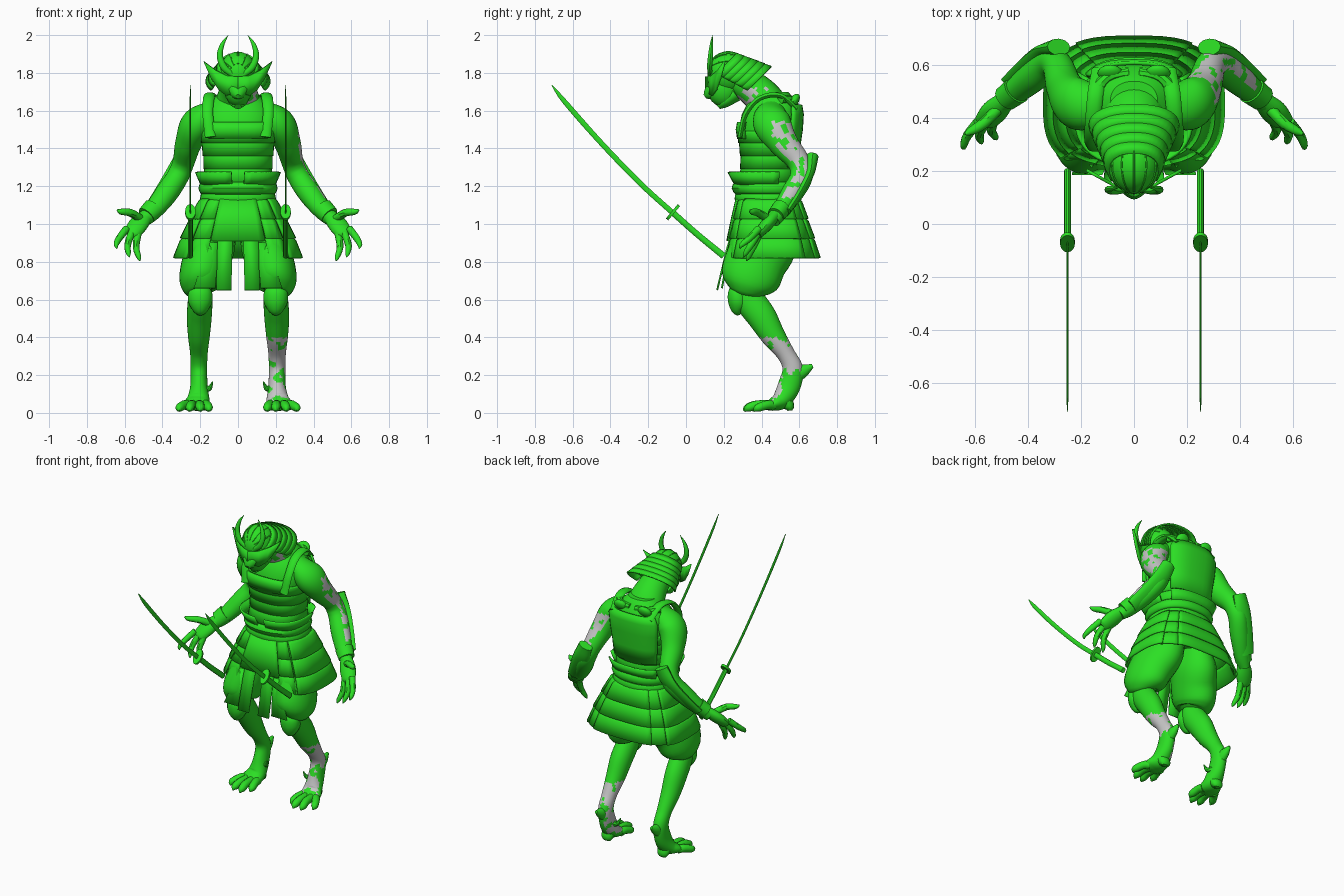
import bpy, bmesh, math
from mathutils import Vector, Matrix, noise

def material(name, rgb):
    m = bpy.data.materials.new(name)
    m.diffuse_color = (*rgb, 1)
    return m

GREEN = material("bright green", (0.025, 0.74, 0.018))
GREY = material("pale grey", (0.56, 0.56, 0.56))

def add_mesh(name, verts, faces, grey=None, thick=0, matrix=None, angle=40):
    """Smooth-by-angle mesh; grey(center, normal) picks the worn grey faces."""
    bm = bmesh.new()
    vs = [bm.verts.new(v) for v in verts]
    for f in faces:
        bm.faces.new([vs[i] for i in f])
    if matrix:
        bm.transform(matrix)
    bmesh.ops.recalc_face_normals(bm, faces=bm.faces)
    bm.normal_update()
    for f in bm.faces:
        f.smooth = True
        if grey and grey(f.calc_center_median(), f.normal):
            f.material_index = 1
    me = bpy.data.meshes.new(name)
    bm.to_mesh(me)
    bm.free()
    me.materials.append(GREEN)
    if grey:
        me.materials.append(GREY)
    me.set_sharp_from_angle(angle=math.radians(angle))
    ob = bpy.data.objects.new(name, me)
    bpy.context.collection.objects.link(ob)
    if thick:
        mod = ob.modifiers.new("thickness", "SOLIDIFY")
        mod.thickness, mod.offset = thick, 0
    return ob

def grid_faces(rows, n, closed):
    return [(r*n+i, r*n+(i+1) % n, (r+1)*n+(i+1) % n, (r+1)*n+i)
            for r in range(rows-1) for i in range(n if closed else n-1)]

def tube(name, pts, n=14, sub=4, side=1, grey=None):
    """Limb through (x, y, z, radius across x, radius in depth), smoothly interpolated."""
    p = [Vector((q[0]*side, *q[1:4], q[4] if len(q) > 4 else q[3])) for q in pts]
    p = [p[0]*2-p[1]] + p + [p[-1]*2-p[-2]]
    path = []
    for a, b, c, d in zip(p, p[1:], p[2:], p[3:]):
        for k in range(sub):
            t = k/sub
            path.append((b*2 + (c-a)*t + (a*2-b*5+c*4-d)*t*t + (b*3-a-c*3+d)*t**3)/2)
    path.append(p[-2])
    m, verts = len(path), []
    for i, q in enumerate(path):
        t = (Vector(path[min(i+1, m-1)][:3]) - Vector(path[max(i-1, 0)][:3])).normalized()
        v = t.cross(Vector((1, 0, 0))).normalized()
        u = v.cross(t)
        for k in range(n):
            a = 2*math.pi*k/n
            verts.append(Vector(q[:3]) + u*math.cos(a)*max(q[3], .001) + v*math.sin(a)*max(q[4], .001))
    faces = grid_faces(m, n, True) + [tuple(range(n)), tuple(range((m-1)*n, m*n))]
    return add_mesh(name, verts, faces, grey)

def shell(name, levels, a0=0, a1=360, thick=0, e=2.3, n=40, cap=False, matrix=None, angle=40):
    """Rounded-box rings (height, y centre, half width, half depth); -90 degrees is the front."""
    closed = a1-a0 >= 360
    m = n if closed else max(4, int(n*(a1-a0)/360)+1)
    verts = []
    for z, yc, rx, ry in levels:
        for i in range(m):
            a = math.radians(a0 + (a1-a0)*i/(m if closed else m-1))
            c, s = math.cos(a), math.sin(a)
            verts.append((math.copysign(abs(c)**(2/e), c)*rx, yc+math.copysign(abs(s)**(2/e), s)*ry, z))
    faces = grid_faces(len(levels), m, closed)
    if cap:
        faces += [tuple(range(m)), tuple(range(len(verts)-m, len(verts)))]
    return add_mesh(name, verts, faces, None, thick, matrix, angle)

def ball(name, c, r, seg=20, rot=None):
    bm = bmesh.new()
    bmesh.ops.create_uvsphere(bm, u_segments=seg, v_segments=seg//2+2, radius=1)
    bm.transform(Matrix.Translation(c) @ (rot or Matrix()) @ Matrix.Diagonal((*r, 1)))
    data = [v.co.copy() for v in bm.verts], [[v.index for v in f.verts] for f in bm.faces]
    bm.free()
    return add_mesh(name, *data)

def at(profile, z, grow=0):
    """Profile level interpolated at height z."""
    for a, b in zip(profile, profile[1:]):
        if a[0] <= z <= b[0]:
            t = (z-a[0])/(b[0]-a[0])
            l = [p+(q-p)*t for p, q in zip(a, b)]
            return (z, l[1], l[2]+grow, l[3]+grow)

def worn(c, scale=22):
    return noise.noise(c*scale)

# Torso with overlapping armour bands
TORSO = [(1.05, .44, .17, .14), (1.2, .43, .175, .155), (1.31, .44, .168, .135), (1.4, .44, .178, .145),
         (1.5, .44, .19, .16), (1.58, .45, .195, .155), (1.64, .46, .16, .135), (1.7, .46, .09, .08)]
shell("torso", TORSO, cap=True)
for z0, z1 in ((1.22, 1.3), (1.29, 1.37), (1.36, 1.44), (1.43, 1.49)):
    shell("chest_band", [at(TORSO, z0, .01), at(TORSO, z1-.01, .006), at(TORSO, z1, .002)], thick=.008)
shell("back_plate", [at(TORSO, z, .012) for z in (1.3, 1.4, 1.5, 1.58, 1.63)], 35, 145, .014, 2.8)
shell("chest_plate", [at(TORSO, z, .01) for z in (1.45, 1.5, 1.54)], 225, 315, .014, 2.8)

# Waist belts and flared upper flap
for z0, z1, g in ((1.1, 1.165, .024), (1.16, 1.22, .03)):
    h = (z1-z0)/2
    shell("belt", [at(TORSO, z0+h+h*k, g-.014*k*k) for k in (-1, -.6, 0, .6, 1)], thick=.01)
for a in (-145, -35, 90):
    shell("belt_flap", [(1.2, .43, .19, .165), (1.275, .425, .222, .2)], a-50, a+50, .012, 2.6)

# Layered skirt panels: short front apron, narrow front sides, broad sides and back
SKIRT = [(.82, .455, .325, .243), (.92, .452, .29, .218), (1.03, .445, .24, .188), (1.13, .44, .19, .16)]
shell("front_apron", [at(SKIRT, z, .012) for z in (.91, 1.03, 1.13)], -112, -68, .014, 2.6, 60)
for a0, a1, g in ((-70, -46, 0), (-44, 34, .004), (30, 60, -.006), (58, 122, 0),
                  (120, 150, -.006), (146, 224, .004), (226, 250, 0)):
    for r in range(3):
        z = .82+.1033*r
        shell("skirt_plate", [at(SKIRT, z, g+.01), at(SKIRT, z+.09, g+.006), at(SKIRT, min(1.13, z+.104), g-.002)],
              a0, a1, .012, 3, 56)
shell("skirt_lining", SKIRT[1:], e=2.8, thick=.006)

# Neck and masked head
tube("neck", [(0, .46, 1.59, .13, .1), (0, .415, 1.66, .115, .098), (0, .35, 1.72, .095, .09), (0, .26, 1.77, .08, .08)], 32, 8,
     grey=lambda c, n: n.x > .25 and .27 < c.y < .45 and c.z < 1.72 and worn(c) > (-.2 if c.y < .35 else .02))
ball("face", (0, .2, 1.72), (.075, .09, .1))
tube("mask_snout", [(0, .21, 1.74, .075, .06), (0, .15, 1.71, .062, .05), (0, .115, 1.685, .035, .03), (0, .1, 1.675, .015, .012)])
tube("mask_jaw", [(0, .26, 1.69, .07, .045), (0, .2, 1.645, .05, .033), (0, .17, 1.62, .02, .015)])
ball("helmet_dome", (0, .225, 1.8), (.1, .112, .112), 24)
for k in (-2, -1, 0, 1, 2):
    pts = []
    for d in (25, 55, 85, 115, 140):
        a, b = math.radians(d), math.radians(k*28)
        pts.append((.1*math.sin(b)*math.sin(a), .225-.112*math.cos(a), 1.8+.112*math.sin(a)*math.cos(b), .004, .004))
    tube("helmet_rib", pts, 6, 3)

# Neck guard: flared lames tilted back, merging into the dome
tilt = Matrix.Translation((0, .375, 1.755)) @ Matrix.Rotation(math.radians(45), 4, 'X')
for t, yc, rx, ry in ((0, 0, .168, .11), (.035, -.012, .155, .107), (.07, -.024, .14, .103),
                      (.105, -.037, .125, .1), (.14, -.05, .113, .097)):
    shell("neck_guard", [(t, yc, rx, ry), (t+.04, yc-.015, rx-.018, ry-.005)], -35, 215, .009, 2.3, matrix=tilt)

# Swept brow plate
outline = [(0, 1.7), (.06, 1.68), (.1, 1.71), (.14, 1.77), (.18, 1.86), (.12, 1.815), (.06, 1.785), (0, 1.78)]
for s in (1, -1):
    add_mesh("brow_plate", [(s*x, .105+.55*x, z) for x, z in outline],
             [(0, 1, 6, 7), (1, 2, 5, 6), (2, 3, 5), (3, 4, 5)], thick=.012)

# Swords held forward along the hips
def sword(s):
    x = .252
    tube("sword_blade", [(x, -.06, 1.05, .004, .014), (x, -.24, 1.213, .004, .014), (x, -.45, 1.43, .004, .014),
                         (x, -.64, 1.645, .004, .013), (x, -.71, 1.735, .001, .003)], 8, 6, s)
    tube("sword_guard", [(x, -.075, 1.067, .028, .05), (x, -.063, 1.057, .028, .05)], 18, 1, s)
    tube("sword_handle", [(x, -.07, 1.06, .013, .017), (x, .06, .945, .013, .017), (x, .2, .83, .013, .018)], 10, 4, s)

def arm(s):
    # Worn patch wraps the outer back of the upper arm, then a strip along the forearm
    def patches(c, n):
        upper = 1.34 < c.z < 1.54 and n.x > -.45 and n.y > -.45 and worn(c) > -.25
        strip = 1.14 < c.z <= 1.34 and n.x > .4 and -.4 < n.y < .75 and worn(c) > -.2
        return c.y > .46 and (upper or strip)
    tube("arm", [(.12, .45, 1.61, .05, .07), (.215, .455, 1.535, .082, .1), (.262, .515, 1.43, .07, .078),
                 (.288, .595, 1.33, .058, .06), (.32, .61, 1.25, .058, .06), (.38, .56, 1.16, .06, .058),
                 (.45, .5, 1.07, .05, .045), (.5, .46, 1.02, .036, .04)], 32, 8, s, patches if s > 0 else None)
    tube("forearm_guard", [(.285, .67, 1.36, .047, .032), (.325, .655, 1.27, .056, .025), (.385, .605, 1.17, .056, .022),
                           (.465, .535, 1.06, .045, .016)], 12, 4, s)
    tube("wrist_cuff", [(.445, .505, 1.085, .058, .05), (.485, .475, 1.045, .052, .046)], 14, 1, s)
    tube("palm", [(.48, .475, 1.05, .035, .03), (.525, .43, 1.0, .052, .034), (.56, .39, .955, .045, .026),
                  (.57, .38, .94, .03, .015)], 14, 4, s)
    for bx, by, bz, tx, ty, tz in ((.59, .385, .975, .64, .285, .87), (.565, .38, .95, .575, .305, .825),
                                   (.53, .39, .95, .52, .32, .805)):
        tube("finger", [(bx, by, bz, .02), ((bx+tx)/2+.015, (by+ty)/2, (bz+tz)/2, .018),
                        (tx+.005, ty+.01, tz+.02, .013), (tx, ty, tz, .003)], 9, 3, s)
    tube("thumb", [(.52, .43, 1.03, .022), (.57, .38, 1.06, .021), (.62, .35, 1.065, .016), (.64, .34, 1.075, .004)], 9, 3, s)

def leg(s):
    tube("trouser", [(.09, .46, 1.0, .08, .12), (.13, .42, .9, .12, .17), (.17, .37, .8, .125, .165),
                     (.197, .34, .71, .115, .158), (.2, .325, .66, .095, .12), (.195, .32, .64, .06, .07)], 22, 4, s)
    # Worn patches run round the ankle and down the front of the foot
    def patches(c, n):
        return (.2 < c.z < .4 and worn(c) > -.12
                or .05 < c.z <= .2 and (n.y < -.3 or n.x < -.3) and worn(c) > -.08)
    tube("shin", [(.2, .32, .66, .06, .07), (.2, .335, .6, .065, .08), (.205, .4, .51, .066, .078),
                  (.207, .46, .41, .058, .065), (.207, .53, .31, .046, .048), (.207, .565, .23, .044, .055),
                  (.207, .545, .14, .046, .06), (.21, .505, .07, .06, .05), (.22, .46, .045, .07, .035),
                  (.225, .42, .035, .06, .02)], 30, 9, s, patches if s > 0 else None)
    tube("knee_guard", [(.2, .265, .675, .04, .03), (.2, .27, .64, .062, .05), (.2, .278, .59, .064, .056),
                        (.2, .285, .55, .045, .045), (.2, .3, .535, .015, .02)], 14, 4, s)
    tube("heel", [(.207, .57, .2, .035, .05), (.207, .625, .225, .026, .033), (.207, .67, .25, .008, .01)], 12, 4, s)
    tube("heel_pad", [(.21, .51, .09, .05, .04), (.21, .545, .035, .04, .03), (.21, .55, .012, .025, .012)], 12, 3, s)
    for bx, tx, ty in ((.175, .155, .35), (.205, .2, .305), (.24, .255, .31), (.26, .31, .36)):
        tube("toe", [(bx, .46, .04, .028, .028), ((bx+tx)/2, ty+.07, .042, .025, .025),
                     (tx, ty+.02, .026, .022, .022), (tx, ty, .01, .004, .006)], 10, 4, s)
    tube("dewclaw", [(.175, .54, .13, .022), (.15, .52, .13, .014), (.135, .51, .165, .003)], 8, 3, s)

def extras(s):
    # Front cloth strips, shoulder straps, back studs, crest horns
    add_mesh("cloth_strip", [(s*x, y, z) for z, y, a, b in ((1.08, .28, .02, .1), (.86, .215, .03, .11), (.65, .165, .035, .115))
                             for x in (a, b)], grid_faces(3, 2, False), thick=.01)
    add_mesh("side_strip", [(s*x, y, z) for z, y, a, b in ((.9, .235, .1, .15), (.66, .19, .12, .235))
                            for x in (a, b)], grid_faces(2, 2, False), thick=.01)
    tube("shoulder_strap", [(.145, .285, 1.46, .03, .012), (.16, .315, 1.58, .028, .014), (.155, .39, 1.665, .03, .014),
                            (.145, .5, 1.68, .03, .014), (.13, .585, 1.61, .03, .012)], 10, 4, s)
    ball("back_stud", (s*.09, .57, 1.65), (.048, .025, .045), 16, Matrix.Rotation(math.radians(-35), 4, 'X'))
    tube("collar", [(.02, .57, 1.655, .02, .02), (.1, .555, 1.66, .02, .02), (.15, .5, 1.66, .03, .025)], 8, 3, s)
    tube("crest_horn", [(.03, .13, 1.79, .014, .012), (.075, .125, 1.83, .018, .014), (.096, .13, 1.89, .016, .014),
                        (.083, .135, 1.95, .011, .009), (.052, .14, 2.0, .001, .001)], 10, 4, s)

for side in (1, -1):
    for part in (sword, arm, leg, extras):
        part(side)
